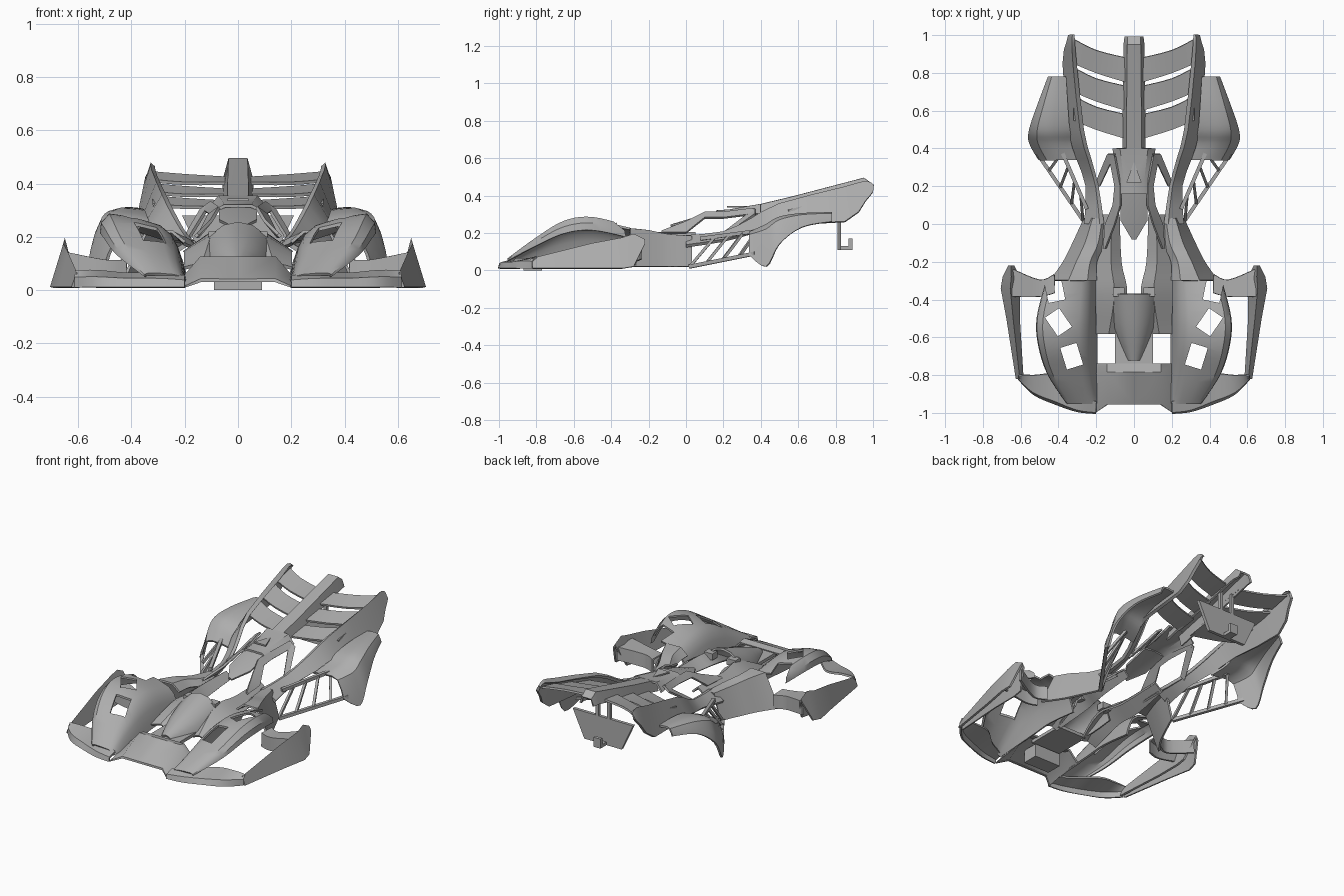
import bpy, bmesh
from mathutils import Vector, Matrix

default_cube = bpy.data.objects.get("Cube")
if default_cube:
    bpy.data.objects.remove(default_cube, do_unlink=True)

# One grey plastic for the whole shell
grey = bpy.data.materials.new("shell grey")
grey.use_nodes = True
grey.diffuse_color = (.42, .42, .42, 1)
grey.node_tree.nodes["Principled BSDF"].inputs["Base Color"].default_value = grey.diffuse_color

# Cross-sections: fraction of the width, fraction of the height
FENDER = [(0, 0), (.1, .45), (.3, .8), (.9, 1), (1, .7)]
SHOULDER = [(0, .9), (.4, 1), (.8, .9), (1, 0)]
WAIST = [(0, .8), (.2, 1), (.6, 1), (1, 0)]
CROWN = [(0, 1), (.4, .9), (.85, .5), (1, 0)]
DECK = [(0, .5), (.4, 1), (1, .4)]
CAP = [(0, 1), (.65, 1), (1, 0)]
BLADE = [(0, .9), (.2, 1), (1, 0)]
RIDGE = [(0, 0), (.5, 1), (1, 0)]
LIP = [(0, 0), (.1, .6), (1, 1)]
RAMP = [(0, 0), (0, .1), (.8, 1), (1, .9)]
BRIDGE = [(0, 0), (0, 1), (1, 1), (1, 0)]
RISE = [(0, 0), (1, 1)]
FALL = [(0, 1), (1, 0)]


def shade(obj):
    """Apply the modifiers, then smooth all but the sharp edges."""
    bpy.ops.object.select_all(action='DESELECT')
    obj.select_set(True)
    bpy.context.view_layer.objects.active = obj
    for modifier in list(obj.modifiers):
        bpy.ops.object.modifier_apply(modifier=modifier.name)
    bpy.ops.object.shade_smooth_by_angle(angle=.6)


def finish(name, bm, mirror, thickness=0):
    """Turn a bmesh into an object, optionally mirrored and thickened."""
    bmesh.ops.recalc_face_normals(bm, faces=bm.faces)
    mesh = bpy.data.meshes.new(name)
    bm.to_mesh(mesh)
    bm.free()
    obj = bpy.data.objects.new(name, mesh)
    bpy.context.collection.objects.link(obj)
    mesh.materials.append(grey)
    if mirror:
        obj.modifiers.new("Mirror", 'MIRROR')
    if thickness:
        solid = obj.modifiers.new("Solidify", 'SOLIDIFY')
        solid.thickness = thickness
        solid.offset = 0
    shade(obj)
    return obj


def curve_through(points, steps):
    """Resample points with a Catmull-Rom curve."""
    out = []
    for i in range(len(points) - 1):
        a, b = points[max(i - 1, 0)], points[i]
        c, d = points[i + 1], points[min(i + 2, len(points) - 1)]
        for k in range(steps):
            t = k / steps
            out.append(b + t / 2 * (c - a + t * (2 * a - 5 * b + 4 * c - d + t * (3 * b - a - 3 * c + d))))
    return out + [points[-1]]


def sheet(name, section, stations, along=1, across=1, axis='y', thickness=.012):
    """Loft a skin; a station is (position, near side, far side, bottom, top)."""
    rows = []
    for position, near, far, bottom, top in stations:
        row = []
        for u, v in section:
            side, height = near + (far - near) * u, bottom + (top - bottom) * v
            row.append(Vector((side, position, height) if axis == 'y' else (position, side, height)))
        rows.append(curve_through(row, across))
    columns = [curve_through(list(column), along) for column in zip(*rows)]
    bm = bmesh.new()
    verts = [[bm.verts.new(point) for point in column] for column in columns]
    for left, right in zip(verts, verts[1:]):
        for i in range(len(left) - 1):
            bm.faces.new((left[i], left[i + 1], right[i + 1], right[i]))
    return finish(name, bm, True, thickness)


def prism(name, outline, low, high, axis='z'):
    """Extrude a flat outline along z or y."""
    def place(point, depth):
        return Vector((point[0], point[1], depth) if axis == 'z' else (point[0], depth, point[1]))
    bm = bmesh.new()
    ends = [[bm.verts.new(place(p, depth)) for p in outline] for depth in (low, high)]
    for end in ends:
        bm.faces.new(end)
    for i in range(len(outline)):
        bm.faces.new((ends[0][i - 1], ends[0][i], ends[1][i], ends[1][i - 1]))
    return finish(name, bm, False)


def block(name, centre, size, turn=None, mirror=False):
    bm = bmesh.new()
    bmesh.ops.create_cube(bm, size=1, matrix=Matrix.LocRotScale(Vector(centre), turn, Vector(size)))
    return finish(name, bm, mirror)


def beam(name, start, end, width):
    run = end - start
    turn = run.to_track_quat('Z', 'Y')
    block(name, (start + end) / 2, (width, width, run.length), turn, True)


# Front fenders, with three windows cut over each wheel
fender = sheet("front_fender", FENDER, [
    (-.95, .2, .35, .03, .06),
    (-.8, .2, .45, .04, .17),
    (-.65, .2, .5, .05, .26),
    (-.5, .2, .51, .06, .28),
    (-.3, .2, .46, .04, .23)], 5, 2)
for x, y, angle in [(.33, -.7, -.3), (.4, -.52, -.6), (.42, -.35, -.2)]:
    turn = Matrix.Rotation(angle, 3, 'Z').to_quaternion()
    cutter = block("window_cutter", (x, y, .2), (.09, .12, .6), turn, True)
    cutter.hide_render = True
    window = fender.modifiers.new("Window", 'BOOLEAN')
    window.operation, window.solver, window.object = 'DIFFERENCE', 'EXACT', cutter
    shade(fender)
    bpy.data.objects.remove(cutter, do_unlink=True)

# Narrow waist behind the front wheels
sheet("waist", WAIST, [
    (-.3, .2, .44, .02, .22),
    (-.2, .2, .37, .02, .21),
    (-.1, .16, .32, .02, .19),
    (.03, .15, .26, .02, .18)], 4)

# Pointed nose canopy, its floor and the deck around the cockpit
sheet("nose_canopy", CROWN, [
    (-.72, 0, .03, .1, .12),
    (-.55, 0, .1, .1, .19),
    (-.37, 0, .13, .14, .25)], 4)
block("nose_horn", (.08, -.36, .2), (.06, .05, .04), None, True)
block("nose_floor", (0, -.67, .1), (.2, .24, .02))
sheet("cockpit_deck", DECK, [
    (-.58, .09, .2, .07, .1),
    (-.37, .04, .2, .1, .2),
    (-.2, .07, .2, .1, .2),
    (.05, .08, .17, .13, .2)], 4)

# Pillars, visor and roof
sheet("windscreen_pillar", FALL, [
    (-.13, .15, .16, .2, .21),
    (0, .1, .15, .2, .26),
    (.1, .07, .11, .28, .31),
    (.2, .07, .1, .28, .31),
    (.36, .1, .13, .3, .33)])
sheet("visor", FALL, [(-.08, 0, .01, .23, .24), (.02, 0, .07, .26, .27), (.18, 0, .07, .3, .31)])
sheet("roof", CAP, [(.16, 0, .08, .3, .315), (.23, 0, .08, .3, .32), (.4, 0, .11, .3, .35)])
prism("roof_intake", [(-.04, .22), (.04, .22), (0, .33)], .335, .344)
sheet("roof_buttress", FALL, [(.2, .18, .21, .18, .2), (.37, .1, .14, .3, .33)])

# Central spine and swept rear wing slats
sheet("tail_spine", CAP, [
    (.36, 0, .055, .28, .34),
    (.57, 0, .055, .33, .39),
    (.95, 0, .05, .42, .49),
    (.99, 0, .045, .42, .46)])
for i in range(3):
    y, z = .98 - .15 * i, .44 - .045 * i
    sheet("wing_slat", RISE, [
        (.04, y - .23, y - .1, z - .04, z - .02),
        (.2, y - .18, y - .06, z - .04, z - .01),
        (.32, y - .13, y, z - .03, z)], 3, axis='x')

# Tail fins rising out of the waist
sheet("tail_fin", BLADE, [
    (0, .16, .26, .13, .18),
    (.2, .19, .25, .16, .2),
    (.35, .23, .3, .2, .27),
    (.5, .27, .34, .25, .35),
    (.85, .31, .37, .26, .44),
    (.96, .32, .35, .37, .47),
    (1, .32, .34, .42, .45)], 2, thickness=.018)

# Rear fenders with their front legs
sheet("rear_fender", SHOULDER, [
    (.34, .29, .5, .08, .2),
    (.43, .32, .55, .02, .24),
    (.5, .34, .55, .14, .28),
    (.62, .35, .51, .23, .3),
    (.78, .36, .45, .26, .305)], 4, 2)

# Open lattice between the waist and each rear fender
low_a, low_b = Vector((.27, .02, .02)), Vector((.51, .37, .09))
top_a, top_b = Vector((.25, .08, .17)), Vector((.38, .38, .21))
beam("lattice_low_rail", low_a, low_b, .02)
beam("lattice_top_rail", top_a, top_b, .02)
for i in range(4):
    t = i / 4
    beam("lattice_bar", low_a.lerp(low_b, t), top_a.lerp(top_b, t + .25), .015)

# Front wing and sloping centre splitter
sheet("front_wing", LIP, [
    (.2, -1, -.94, .01, .05),
    (.3, -.99, -.9, .01, .06),
    (.42, -.95, -.8, .01, .06),
    (.53, -.9, -.8, .01, .07),
    (.61, -.82, -.8, .01, .07)], 4, axis='x')
sheet("front_splitter", RAMP, [
    (0, -.95, -.74, .03, .12),
    (.14, -.95, -.74, .03, .12),
    (.2, -.99, -.74, .01, .05)], axis='x')
block("front_mount", (0, -.82, .04), (.18, .1, .08))

# Side pods and the arms that carry them
sheet("side_pod", RIDGE, [
    (-.82, .59, .62, .01, .06),
    (-.5, .61, .67, .01, .14),
    (-.34, .61, .7, .01, .17),
    (-.28, .61, .69, .02, .19),
    (-.22, .64, .66, .14, .16)])
sheet("pod_arm", BRIDGE, [
    (.42, -.36, -.27, .03, .11),
    (.5, -.38, -.3, .03, .11),
    (.65, -.38, -.24, .06, .14)], 4, axis='x')

# Rear mounting plate with its hook
prism("rear_plate", [(-.21, .28), (.21, .28), (.13, .11), (-.13, .11)], .81, .83, 'y')
block("rear_plate_post", (.04, .82, .34), (.02, .02, .14), None, True)
block("hook_arm", (0, .86, .12), (.05, .06, .02))
block("hook_tip", (0, .88, .14), (.05, .02, .06))
